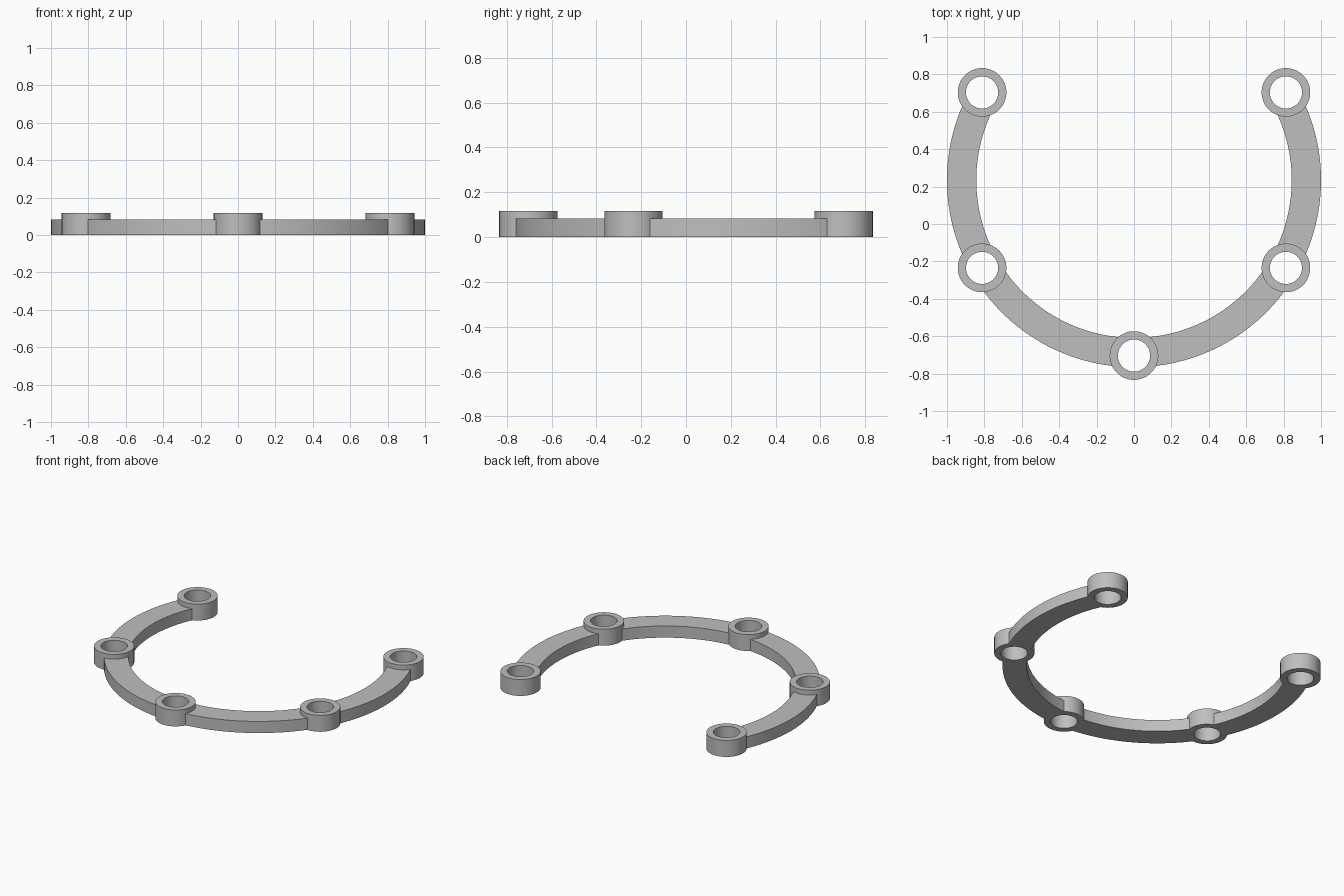
import bpy, bmesh
from math import acos, cos, sin, pi, radians

cube = bpy.data.objects.get("Cube")
if cube:
    bpy.data.objects.remove(cube, do_unlink=True)

CENTRE_Y = 0.2345          # centre of the curved band
PATH_R = 0.938             # distance of the rings from that centre
INNER_R, OUTER_R = 0.843, 1.0
BAND_H, RING_H = 0.083, 0.117
RING_R, HOLE_R = 0.13, 0.086
JOINT_R = 0.108            # band ends stop inside the ring walls
RING_ANGLES = [radians(a) for a in (150, 210, 270, 330, 390)]

grey = bpy.data.materials.new("grey")
grey.use_nodes = True
colour = (0.52, 0.52, 0.52, 1)
grey.diffuse_color = colour
grey.node_tree.nodes["Principled BSDF"].inputs["Base Color"].default_value = colour


def finish(bm, name):
    bmesh.ops.recalc_face_normals(bm, faces=bm.faces)
    mesh = bpy.data.meshes.new(name)
    bm.to_mesh(mesh)
    bm.free()
    mesh.materials.append(grey)
    obj = bpy.data.objects.new(name, mesh)
    bpy.context.collection.objects.link(obj)
    bpy.ops.object.select_all(action='DESELECT')
    obj.select_set(True)
    bpy.context.view_layer.objects.active = obj
    bpy.ops.object.shade_smooth_by_angle(angle=radians(30))


def add_ring(name, angle, sides=64):
    # Tube swept from a rectangular section
    x, y = PATH_R * cos(angle), CENTRE_Y + PATH_R * sin(angle)
    section = [(HOLE_R, 0), (RING_R, 0), (RING_R, RING_H), (HOLE_R, RING_H)]
    bm = bmesh.new()
    loops = []
    for i in range(sides):
        t = 2 * pi * i / sides
        loops.append([bm.verts.new((x + r * cos(t), y + r * sin(t), z)) for r, z in section])
    for i in range(sides):
        a, b = loops[i], loops[(i + 1) % sides]
        for j in range(4):
            k = (j + 1) % 4
            bm.faces.new((a[j], b[j], b[k], a[k]))
    finish(bm, name)


def add_band(name, start, end, across=8, along=40):
    # Curved strip whose ends follow the round ring walls
    bm = bmesh.new()
    grid = []
    for i in range(across + 1):
        r = INNER_R + (OUTER_R - INNER_R) * i / across
        trim = acos((r * r + PATH_R ** 2 - JOINT_R ** 2) / (2 * r * PATH_R))
        a, b = start + trim, end - trim
        row = []
        for j in range(along + 1):
            t = a + (b - a) * j / along
            row.append(bm.verts.new((r * cos(t), CENTRE_Y + r * sin(t), 0)))
        grid.append(row)
    for p, q in zip(grid, grid[1:]):
        for j in range(along):
            bm.faces.new((p[j], q[j], q[j + 1], p[j + 1]))
    top = bmesh.ops.extrude_face_region(bm, geom=bm.faces[:], use_keep_orig=True)
    verts = [v for v in top["geom"] if isinstance(v, bmesh.types.BMVert)]
    bmesh.ops.translate(bm, verts=verts, vec=(0, 0, BAND_H))
    finish(bm, name)


ring_names = ["back_right", "middle_right", "front", "middle_left", "back_left"]
for label, angle in zip(ring_names, RING_ANGLES):
    add_ring(label + "_ring", angle)

band_names = ["side_right", "front_right", "front_left", "side_left"]
for label, a, b in zip(band_names, RING_ANGLES, RING_ANGLES[1:]):
    add_band(label + "_band", a, b)
